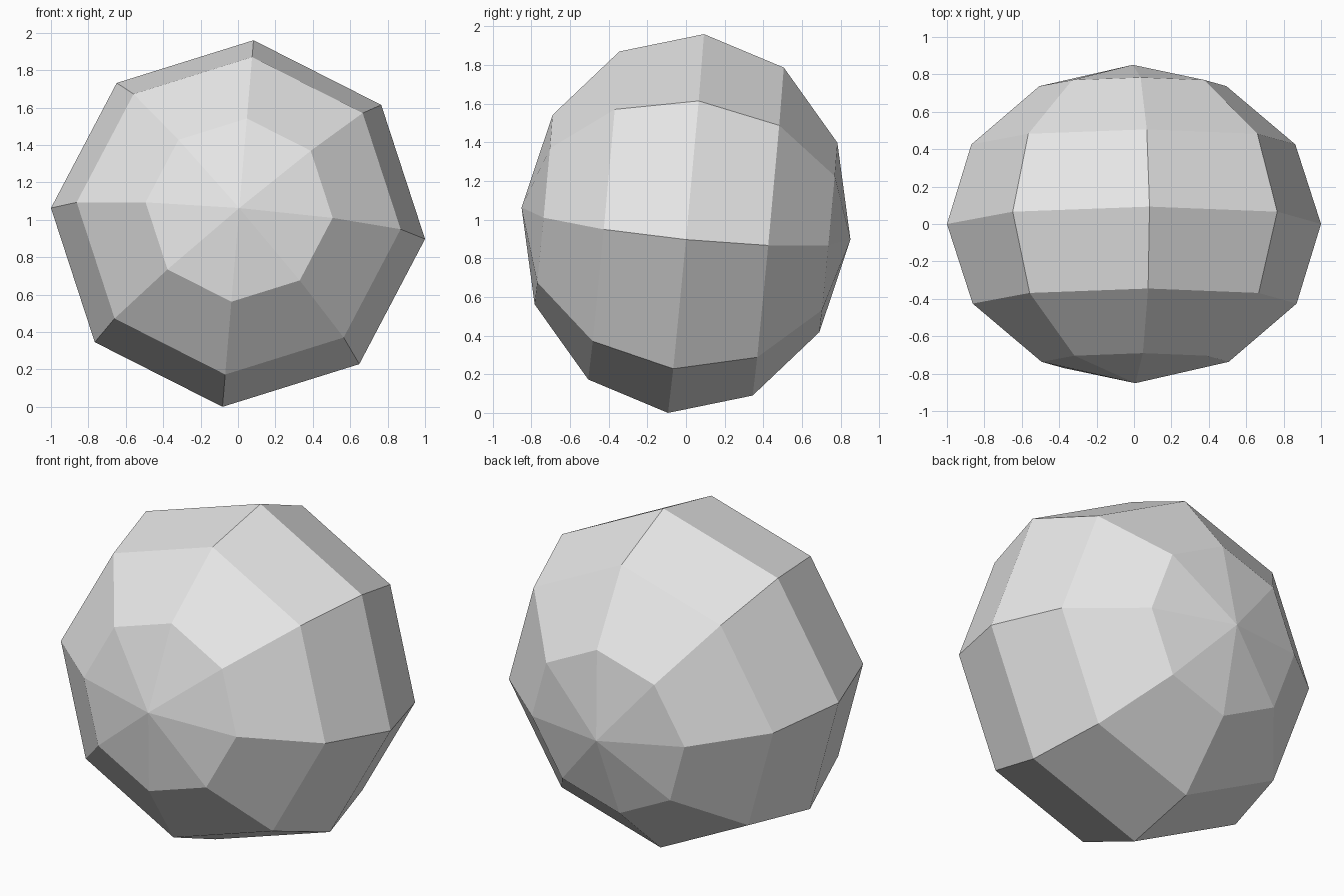
import bpy
from mathutils import Matrix, Vector

cube = bpy.data.objects.get("Cube")
if cube:
    bpy.data.objects.remove(cube, do_unlink=True)

# Plain light grey
grey = bpy.data.materials.new("light grey")
grey.use_nodes = True
colour = (0.8, 0.8, 0.8, 1.0)
grey.diffuse_color = colour
grey.node_tree.nodes["Principled BSDF"].inputs["Base Color"].default_value = colour

# Low-poly ball, poles facing front and back
bpy.ops.mesh.primitive_uv_sphere_add(segments=8, ring_count=6, radius=1.0)
ball = bpy.context.object
ball.name = "faceted_ball"
ball.data.name = "faceted_ball"
ball.data.materials.append(grey)

# Half-axes of the slightly tilted, flattened ball
side = Vector((1.0, 0.0, -0.083))
down = Vector((-0.083, -0.093, -0.98))
back = Vector((-0.007, 0.851, -0.083))
tilt = Matrix((side, down, back)).transposed().to_4x4()
ball.data.transform(Matrix.Translation((0, 0, 0.98)) @ tilt)
ball.data.update()

# Flat facets
bpy.ops.object.shade_flat()
